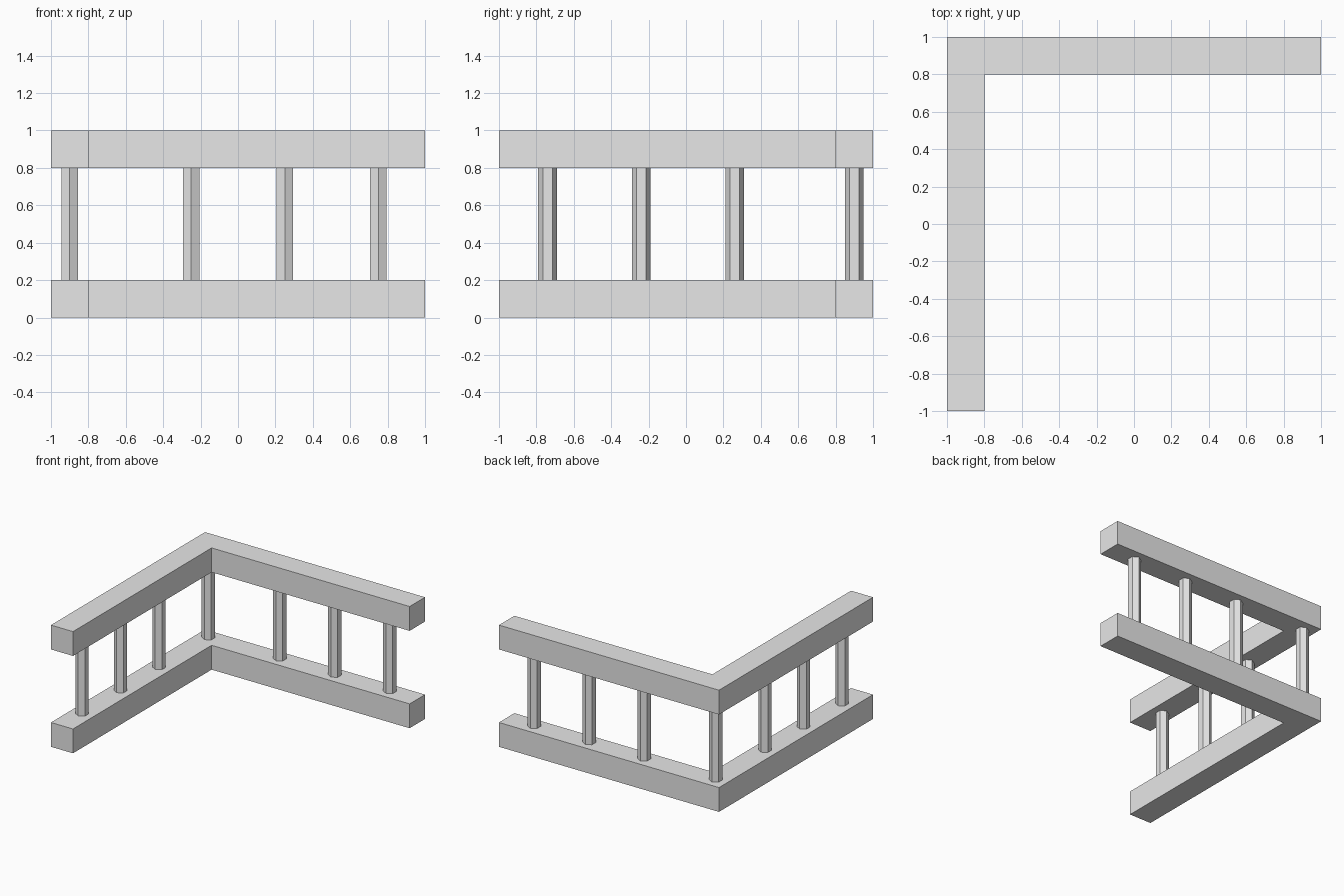
import bpy
import bmesh

cube = bpy.data.objects.get("Cube")
if cube:
    bpy.data.objects.remove(cube, do_unlink=True)

# Single light grey material
grey = bpy.data.materials.new("light grey")
grey.use_nodes = True
colour = (0.8, 0.8, 0.8, 1)
grey.diffuse_color = colour
grey.node_tree.nodes["Principled BSDF"].inputs["Base Color"].default_value = colour

RAIL = 0.2      # rail width and height
TOP = 0.8       # underside of the upper rail


def finish(name, bm):
    bmesh.ops.recalc_face_normals(bm, faces=bm.faces)
    mesh = bpy.data.meshes.new(name)
    bm.to_mesh(mesh)
    bm.free()
    mesh.materials.append(grey)
    obj = bpy.data.objects.new(name, mesh)
    bpy.context.collection.objects.link(obj)
    return obj


def corner_rail(name, z):
    """L-shaped rail: one arm along the right side, one along the back."""
    inner_x, inner_y = -1 + RAIL, 1 - RAIL
    outline = [(-1, -1), (inner_x, -1), (inner_x, inner_y),
               (1, inner_y), (1, 1), (-1, 1)]
    bm = bmesh.new()
    face = bm.faces.new([bm.verts.new((x, y, z)) for x, y in outline])
    result = bmesh.ops.extrude_face_region(bm, geom=[face])
    moved = [v for v in result["geom"] if isinstance(v, bmesh.types.BMVert)]
    bmesh.ops.translate(bm, verts=moved, vec=(0, 0, RAIL))
    finish(name, bm)


def baluster(name, x, y):
    """Six-sided post between the rails, with corners toward front and back."""
    bm = bmesh.new()
    bmesh.ops.create_cone(bm, cap_ends=True, segments=6, radius1=0.05,
                          radius2=0.05, depth=TOP - RAIL)
    # Keep the hexagon's corners on the y axis
    if max(v.co.x for v in bm.verts) > 0.049:
        for v in bm.verts:
            v.co.x, v.co.y = v.co.y, v.co.x
    obj = finish(name, bm)
    obj.location = (x, y, (TOP + RAIL) / 2)


# Rails
corner_rail("lower_rail", 0)
corner_rail("upper_rail", TOP)

# Balusters: one at the corner, three along each arm
baluster("corner_baluster", -0.9, 0.9)
for i, offset in enumerate((-0.25, 0.25, 0.75), 1):
    baluster(f"back_baluster_{i}", offset, 0.9)
for i, offset in enumerate((-0.74, -0.24, 0.26), 1):
    baluster(f"right_baluster_{i}", -0.9, offset)
